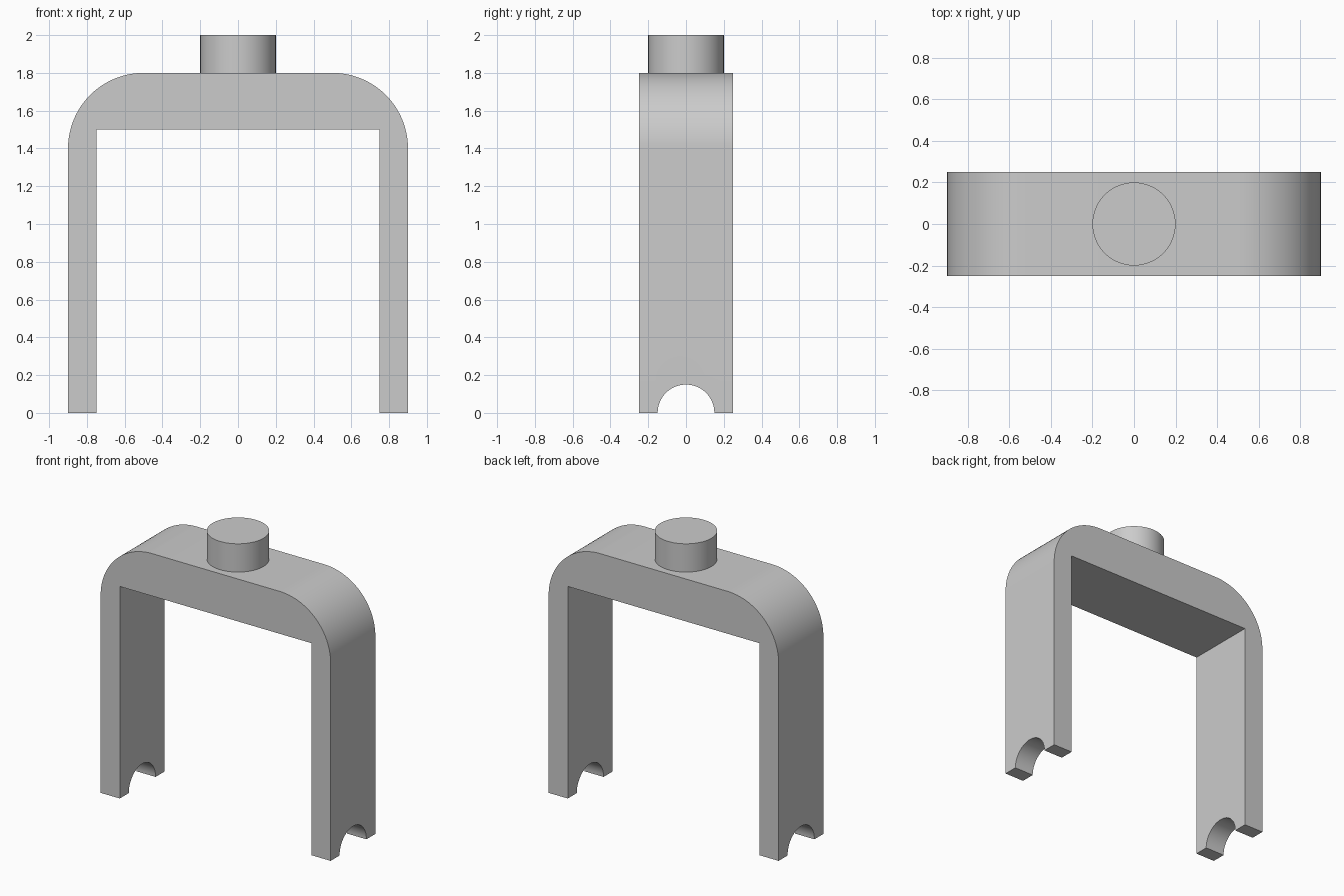
import bpy, bmesh
from math import sin, cos, pi

if "Cube" in bpy.data.objects:
    bpy.data.objects.remove(bpy.data.objects["Cube"])

HALF_W, HALF_D, TOP, RADIUS = 0.9, 0.25, 1.8, 0.4
INNER_W, INNER_TOP = 0.75, 1.5
SEGMENTS = 24


def smooth(obj):
    bpy.ops.object.select_all(action='DESELECT')
    obj.select_set(True)
    bpy.context.view_layer.objects.active = obj
    bpy.ops.object.shade_smooth_by_angle(angle=pi / 6)


def cylinder(name, radius, depth, location, rotation=(0, 0, 0)):
    bpy.ops.mesh.primitive_cylinder_add(vertices=64, radius=radius, depth=depth,
                                        location=location, rotation=rotation)
    obj = bpy.context.object
    obj.name = name
    return obj


# Fork: right half of the arch outline, mirrored, then extruded through y
arc = [(i * pi / 2) / SEGMENTS for i in range(SEGMENTS + 1)]
half = [(INNER_W, INNER_TOP), (INNER_W, 0), (HALF_W, 0)]
half += [(HALF_W - RADIUS + RADIUS * cos(a), TOP - RADIUS + RADIUS * sin(a)) for a in arc]
outline = half + [(-x, z) for x, z in reversed(half)]

bm = bmesh.new()
face = bm.faces.new([bm.verts.new((x, -HALF_D, z)) for x, z in outline])
extruded = bmesh.ops.extrude_face_region(bm, geom=[face], use_keep_orig=True)
bmesh.ops.translate(bm, vec=(0, 2 * HALF_D, 0),
                    verts=[g for g in extruded['geom'] if isinstance(g, bmesh.types.BMVert)])
bmesh.ops.recalc_face_normals(bm, faces=bm.faces)
mesh = bpy.data.meshes.new("fork")
bm.to_mesh(mesh)
bm.free()
fork = bpy.data.objects.new("fork", mesh)
bpy.context.collection.objects.link(fork)

# Half-round axle notches in both feet
cutter = cylinder("axle_notch_cutter", 0.15, 2.4, (0, 0, 0), (0, pi / 2, 0))
cutter.hide_render = True
cut = fork.modifiers.new("axle_notches", 'BOOLEAN')
cut.operation = 'DIFFERENCE'
cut.solver = 'EXACT'
cut.object = cutter
bpy.context.view_layer.objects.active = fork
bpy.ops.object.modifier_apply(modifier=cut.name)
bpy.data.objects.remove(cutter)
smooth(fork)

# Mounting stud on top
smooth(cylinder("mounting_stud", 0.2, 0.2, (0, 0, TOP + 0.1)))
